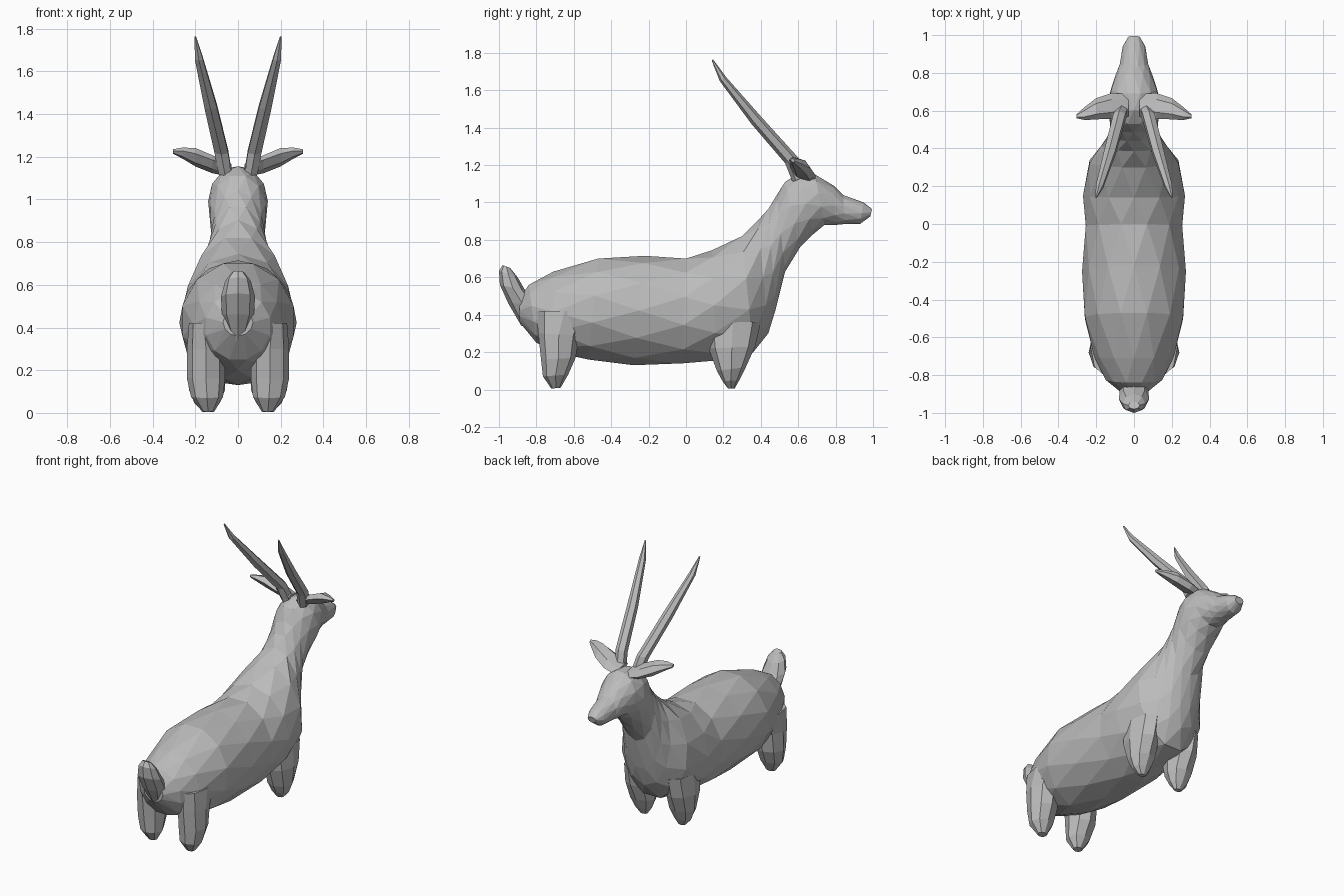
import bpy, bmesh
from math import sin, cos, pi
from mathutils import Vector

cube = bpy.data.objects.get("Cube")
if cube:
    bpy.data.objects.remove(cube, do_unlink=True)

grey = bpy.data.materials.new("plain grey")
grey.use_nodes = True
grey.diffuse_color = (0.5, 0.5, 0.5, 1)
grey.node_tree.nodes["Principled BSDF"].inputs["Base Color"].default_value = (0.5, 0.5, 0.5, 1)


def span(low, high, width, x=0.0):
    """Ring standing between two (y, z) points, with a half width along x."""
    a, b = Vector((x, *low)), Vector((x, *high))
    return (a + b) / 2, (b - a) / 2, Vector((width, 0, 0))


def loft(name, rings, sides, stagger=False, mirror=False):
    """Skin elliptical rings, optionally with half-step facets, and cap both ends."""
    bm = bmesh.new()
    loops = []
    for i, (centre, u, v) in enumerate(rings):
        odd = stagger and i % 2
        grow = 1 / cos(pi / sides) if odd else 1
        angles = [2 * pi * (k + (0.5 if odd else 0)) / sides for k in range(sides)]
        loops.append([bm.verts.new(centre + grow * (u * cos(a) + v * sin(a))) for a in angles])
    for i, (lo, up) in enumerate(zip(loops, loops[1:])):
        for k in range(sides):
            n = (k + 1) % sides
            if not stagger:
                bm.faces.new((lo[k], lo[n], up[n], up[k]))
            elif i % 2 == 0:
                bm.faces.new((lo[k], lo[n], up[k]))
                bm.faces.new((lo[n], up[n], up[k]))
            else:
                bm.faces.new((lo[k], up[n], up[k]))
                bm.faces.new((lo[k], lo[n], up[n]))
    bm.faces.new(loops[0])
    bm.faces.new(loops[-1])
    bmesh.ops.recalc_face_normals(bm, faces=bm.faces)
    mesh = bpy.data.meshes.new(name)
    bm.to_mesh(mesh)
    bm.free()
    mesh.materials.append(grey)
    obj = bpy.data.objects.new(name, mesh)
    bpy.context.collection.objects.link(obj)
    if mirror:
        obj.modifiers.new("Mirror", "MIRROR")
    return obj


# Trunk, neck and head: one skin from rump to muzzle
loft("body", [
    span((-.89, .36), (-.89, .49), .07),
    span((-.80, .25), (-.84, .56), .15),
    span((-.70, .20), (-.71, .63), .21),
    span((-.52, .16), (-.47, .70), .26),
    span((-.28, .13), (-.22, .715), .275),
    span((-.02, .14), (.00, .70), .255),
    span((.16, .155), (.14, .745), .27),
    span((.36, .20), (.30, .82), .235),
    span((.44, .30), (.385, .905), .175),
    span((.48, .43), (.44, .965), .14),
    span((.53, .63), (.485, 1.04), .125),
    span((.61, .76), (.53, 1.11), .13),
    span((.68, .83), (.60, 1.155), .14),
    span((.74, .88), (.69, 1.15), .12),
    span((.80, .88), (.79, 1.09), .095),
    span((.85, .885), (.84, 1.04), .075),
    span((.93, .885), (.95, 1.0), .06),
    span((.985, .925), (.995, .965), .03),
], 12, stagger=True)

# Short upturned tail
loft("tail", [
    span((-.88, .34), (-.80, .34), .03),
    span((-.95, .46), (-.80, .46), .075),
    span((-.995, .56), (-.86, .53), .08),
    span((-1.0, .635), (-.90, .60), .06),
    span((-.98, .665), (-.94, .65), .03),
], 8)

# Stubby legs, each pair mirrored
loft("hind_legs", [
    span((-.80, .42), (-.50, .42), .07, .16),
    span((-.79, .30), (-.57, .29), .09, .15),
    span((-.775, .16), (-.59, .17), .09, .15),
    span((-.765, .07), (-.63, .08), .075, .145),
    span((-.72, .005), (-.67, .01), .03, .14),
], 8, mirror=True)
loft("front_legs", [
    span((.10, .36), (.40, .36), .08, .15),
    span((.12, .22), (.37, .23), .09, .15),
    span((.165, .10), (.32, .12), .085, .145),
    span((.195, .045), (.285, .05), .06, .145),
    span((.225, .005), (.26, .005), .025, .14),
], 8, mirror=True)

# Long swept-back horns
loft("horns", [
    span((.57, 1.11), (.64, 1.14), .035, .06),
    span((.53, 1.21), (.60, 1.24), .037, .078),
    span((.35, 1.42), (.405, 1.455), .034, .128),
    span((.18, 1.65), (.215, 1.67), .022, .183),
    span((.137, 1.76), (.145, 1.765), .004, .2),
], 6, mirror=True)

# Leaf-shaped ears, skinned outward along x
ear_rings = [
    (.03, .63, 1.135, .06, .025),
    (.12, .625, 1.165, .068, .037),
    (.20, .61, 1.198, .056, .04),
    (.26, .585, 1.217, .035, .024),
    (.305, .57, 1.225, .01, .01),
]
loft("ears", [(Vector((x, y, z)), Vector((0, ry, -ry * .3)), Vector((0, 0, rz)))
              for x, y, z, ry, rz in ear_rings], 6, mirror=True)
